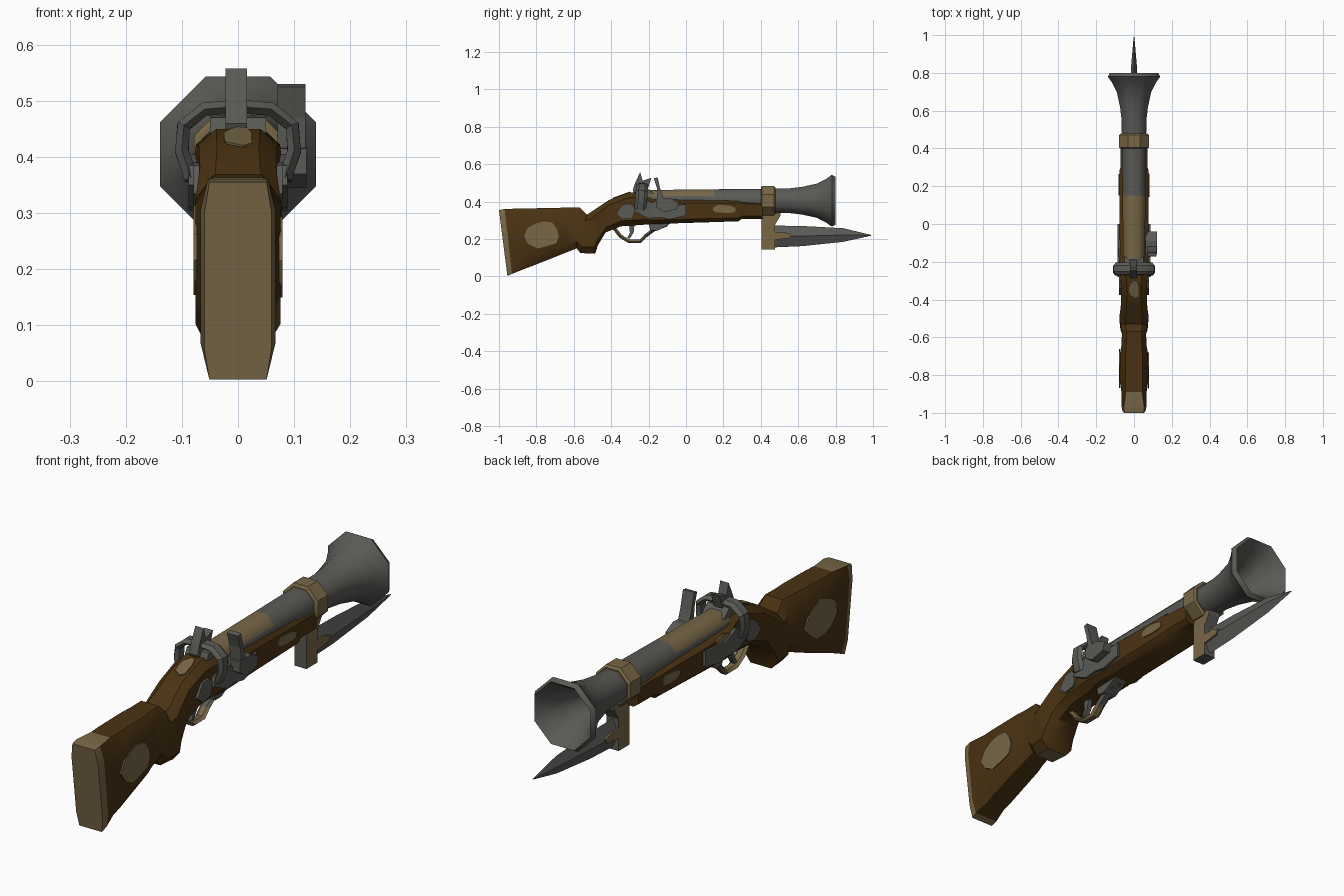
import bpy, bmesh, math, random
from mathutils import Matrix, Vector

if "Cube" in bpy.data.objects:
    bpy.data.objects.remove(bpy.data.objects["Cube"])
random.seed(4)

def material(name, rgb):
    m = bpy.data.materials.new(name)
    m.diffuse_color = (*rgb, 1)
    m.use_nodes = True
    m.node_tree.nodes["Principled BSDF"].inputs["Base Color"].default_value = m.diffuse_color
    return m

MATS = [material("dark wood", (0.068, 0.032, 0.006)),
        material("grey iron", (0.100, 0.102, 0.092)),
        material("tan brass", (0.190, 0.136, 0.062))]
WOOD, IRON, BRASS = 0, 1, 2

def finish(name, bm, mat, rule=None, angle=35):
    """Turn a bmesh into an object; rule(face) picks the colour of a face."""
    bmesh.ops.recalc_face_normals(bm, faces=bm.faces[:])
    for f in bm.faces:
        f.material_index = rule(f) if rule else mat
    me = bpy.data.meshes.new(name)
    bm.to_mesh(me)
    bm.free()
    for m in MATS:
        me.materials.append(m)
    ob = bpy.data.objects.new(name, me)
    bpy.context.collection.objects.link(ob)
    bpy.ops.object.select_all(action='DESELECT')
    ob.select_set(True)
    bpy.context.view_layer.objects.active = ob
    if angle:
        bpy.ops.object.shade_smooth_by_angle(angle=math.radians(angle))
    return ob

def skin(name, rings, mat, rule=None, angle=35):
    """Join rings of points with quads and close both ends."""
    bm = bmesh.new()
    vs = [[bm.verts.new(p) for p in r] for r in rings]
    n = len(vs[0])
    for a, b in zip(vs, vs[1:]):
        for i in range(n):
            bm.faces.new((a[i], a[(i + 1) % n], b[(i + 1) % n], b[i]))
    bm.faces.new(vs[0])
    bm.faces.new(vs[-1])
    return finish(name, bm, mat, rule, angle)

def section(top, bot, w, k):
    """Eight-sided section between a top and a bottom (y, z) point."""
    t, b = Vector(top), Vector(bot)
    pts = [(k, 1), (1, .84), (1, .16), (k, 0), (-k, 0), (-1, .16), (-1, .84), (-k, 1)]
    return [(x * w, *b.lerp(t, h)) for x, h in pts]

def lathe(name, profile, mat, rule=None, cz=0.405, angle=50):
    """Octagonal turning about the barrel axis, profile of (y, radius)."""
    angs = [math.radians(22.5 + 45 * i) for i in range(8)]
    return skin(name, [[(r * math.cos(a), y, cz + r * math.sin(a)) for a in angs]
                       for y, r in profile], mat, rule, angle)

def prism(name, pts, x0, x1, mat, rule=None):
    """Side outline of (y, z) points extruded across x."""
    return skin(name, [[(x, y, z) for y, z in pts] for x in (x0, x1)], mat, rule, 0)

def tube(name, pts, rx, ry, mat, rule=None):
    """Six-sided bar swept along a path; rx is its half width across the path."""
    P = [Vector(p) for p in pts]
    rings = []
    for i, p in enumerate(P):
        d = (P[min(i + 1, len(P) - 1)] - P[max(i - 1, 0)]).normalized()
        side = Vector((0, 1, 0)) if abs(d.x) > .25 or abs(d.y) < .3 else Vector((1, 0, 0))
        side = (side - d * side.dot(d)).normalized()
        up = d.cross(side)
        rings.append([p + side * rx * math.cos(a) + up * ry * math.sin(a)
                      for a in [math.pi / 3 * j for j in range(6)]])
    return skin(name, rings, mat, rule)

SIDE = Matrix(((0, 0, 1), (1, 0, 0), (0, 1, 0))).to_4x4()

def patch(name, loc, rot, ru, rv, mat=BRASS):
    """Thin ragged plate lying on a surface."""
    bm = bmesh.new()
    bmesh.ops.create_cone(bm, cap_ends=True, segments=11, radius1=1, radius2=1, depth=.006)
    jit = [random.uniform(.8, 1.12) for _ in range(11)]
    for v in bm.verts:
        k = jit[round(math.atan2(v.co.y, v.co.x) / (2 * math.pi) * 11) % 11]
        v.co.x *= ru * k
        v.co.y *= rv * k
    bm.transform(Matrix.Translation(loc) @ rot)
    return finish(name, bm, mat, angle=0)

# Wooden stock from butt to fore-end, with brass butt plate, heel cap and grip cap
stations = [((-1.0, .355), (-.955, .003), .060, .85), ((-.97, .361), (-.93, .014), .067, .8),
            ((-.89, .363), (-.87, .038), .067, .65), ((-.83, .364), (-.83, .053), .076, .6),
            ((-.69, .367), (-.69, .108), .075, .6), ((-.64, .368), (-.64, .128), .066, .62),
            ((-.57, .37), (-.585, .150), .064, .62), ((-.53, .33), (-.565, .125), .072, .6),
            ((-.505, .347), (-.485, .122), .078, .6), ((-.47, .37), (-.472, .165), .074, .55),
            ((-.41, .41), (-.43, .235), .068, .55), ((-.30, .45), (-.35, .268), .070, .55),
            ((-.22, .45), (-.22, .277), .075, .55), ((-.18, .415), (-.18, .28), .078, .7),
            ((.28, .41), (.28, .295), .078, .7), ((.30, .405), (.30, .308), .072, .7),
            ((.41, .40), (.41, .308), .070, .7)]

def stock_rule(f):
    c, n = f.calc_center_median(), f.normal
    if c.y < -.94 or (c.y < -.88 and n.z > .6):
        return BRASS
    if -.58 < c.y < -.48 and n.z < -.8:
        return BRASS
    return WOOD

skin("stock", [section(*s) for s in stations], WOOD, stock_rule)

# Flared barrel with hollow muzzle and brass plating on the upper rear faces
def barrel_rule(f):
    c = f.calc_center_median()
    return BRASS if -.21 < c.y < .15 and f.normal.z > .3 else IRON

lathe("barrel", [(-.22, .060), (-.19, .062), (.15, .066), (.55, .071), (.62, .080), (.70, .099),
                 (.75, .127), (.78, .150), (.80, .138), (.76, .108), (.68, .072),
                 (.58, .045), (.48, .034)], IRON, barrel_rule)

# Band round barrel and fore-end, bayonet bracket, blade
lathe("barrel_band", [(.400, .076), (.405, .085), (.470, .085), (.478, .076)], BRASS, angle=30)
prism("bayonet_bracket", [(.405, .145), (.475, .145), (.475, .275), (.505, .325), (.505, .345),
                          (.405, .345)], -.027, .027, IRON,
      lambda f: BRASS if abs(f.normal.x) > .9 else IRON)
blade = [(.46, .272, .155, .026), (.62, .270, .162, .023), (.84, .258, .185, .015),
         (.99, .222, .218, .002)]
skin("bayonet_blade", [[(0, y, t), (w, y, (t + b) / 2), (0, y, b), (-w, y, (t + b) / 2)]
                       for y, t, b, w in blade], IRON, angle=20)
for s, side in ((1, "right"), (-1, "left")):
    prism("blade_clip_" + side, [(.47, .195), (.55, .205), (.56, .225), (.53, .235), (.47, .238)],
          s * .020, s * .028, BRASS)
    # Side patches and lock plates on both sides
    patch("butt_patch_" + side, (s * .0765, -.765, .228), SIDE, .098, .078)
    patch("fore_end_patch_" + side, (s * .079, .21, .36), SIDE, .065, .024)
    patch("lock_trim_" + side, (s * .078, -.13, .385), SIDE, .055, .022)
    prism("rear_lock_plate_" + side, [(-.375, .335), (-.34, .385), (-.30, .39), (-.27, .36),
                                      (-.29, .315), (-.34, .305)], s * .06, s * .079, IRON)
    prism("lock_plate_" + side, [(-.27, .385), (-.20, .405), (-.13, .375), (0, .385), (0, .325),
                                 (-.09, .305), (-.14, .315), (-.20, .31), (-.28, .35)],
          s * .06, s * .088, IRON)
    # Curved hammer arm rising from the lock plate
    tube("hammer_arm_" + side, [(s * .083, -.245, .36), (s * .100, -.24, .41),
                                (s * .097, -.237, .455), (s * .06, -.235, .485),
                                (0, -.235, .49)], .032, .014, IRON)

# Spiked hammer head and breech block
prism("hammer_head", [(-.27, .43), (-.285, .46), (-.272, .50), (-.245, .558), (-.232, .512),
                      (-.185, .527), (-.205, .465), (-.15, .43)], -.022, .016, IRON)
prism("breech_block", [(-.28, .43), (-.26, .47), (-.21, .475), (-.17, .44)], -.05, .05, IRON)

# Striker plate and powder pan on the right side
prism("powder_pan", [(-.16, .37), (-.16, .415), (-.09, .42), (-.04, .395), (-.05, .36),
                     (-.12, .345)], .06, .122, IRON)
prism("striker_plate", [(-.15, .40), (-.155, .47), (-.172, .525), (-.152, .53), (-.135, .46),
                        (-.115, .405)], .07, .12, IRON)

# Wrist patch, trigger and trigger guard
patch("wrist_patch", (0, -.345, .4345), Matrix.Rotation(math.atan(.364), 4, 'X'), .03, .05)
tube("trigger_guard", [(0, -.385, .26), (0, -.350, .215), (0, -.305, .188), (0, -.245, .188),
                       (0, -.215, .218), (0, -.175, .248), (0, -.10, .278)], .022, .011, BRASS,
     lambda f: IRON if f.calc_center_median().y > -.22 else BRASS)
prism("guard_foot", [(-.20, .285), (-.19, .245), (-.15, .245), (-.08, .285)], -.03, .03, IRON)
prism("trigger", [(-.305, .28), (-.30, .235), (-.315, .205), (-.30, .203), (-.28, .235),
                  (-.275, .28)], -.01, .01, IRON)
